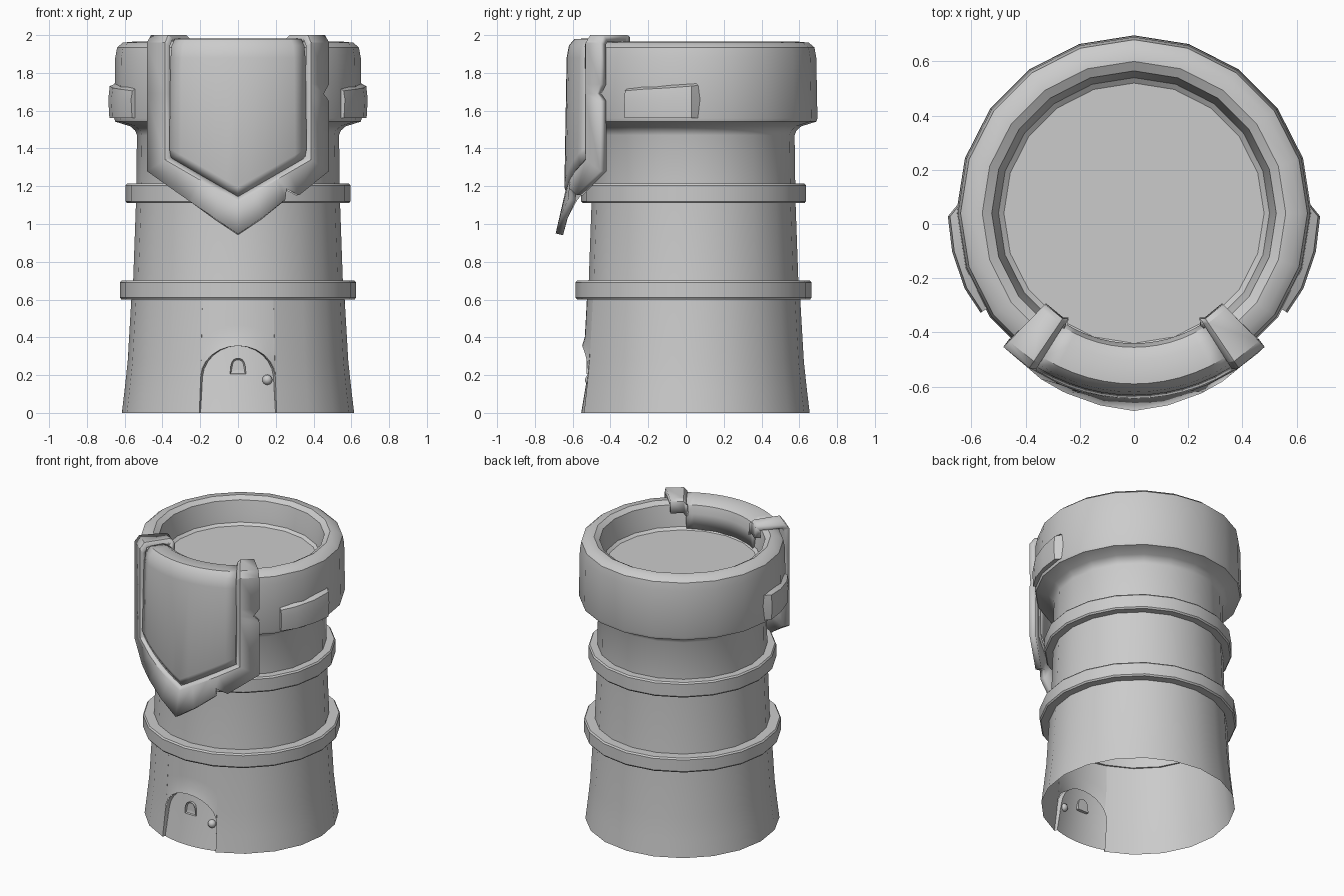
import bpy, bmesh, math

if "Cube" in bpy.data.objects:
    bpy.data.objects.remove(bpy.data.objects["Cube"])

CY = 0.04      # tower axis offset in y
N = 20         # sides of the tower
RAD = math.radians


def polar(a, r, z):
    """Point at angle a around the tower axis (0 = front, positive = right)."""
    return (r * math.sin(a), CY - r * math.cos(a), z)


def finish(name, bm, angle=35):
    me = bpy.data.meshes.new(name)
    bm.to_mesh(me)
    bm.free()
    ob = bpy.data.objects.new(name, me)
    bpy.context.collection.objects.link(ob)
    bpy.ops.object.select_all(action='DESELECT')
    ob.select_set(True)
    bpy.context.view_layer.objects.active = ob
    bpy.ops.object.shade_smooth_by_angle(angle=RAD(angle))
    return ob


def grid(name, rows, wrap_rows=False, wrap_cols=False, caps=False, angle=35):
    """Skin a list of equally long point rows with quads."""
    bm = bmesh.new()
    v = [[bm.verts.new(p) for p in row] for row in rows]
    n, m = len(v), len(v[0])
    for i in range(n if wrap_rows else n - 1):
        for j in range(m if wrap_cols else m - 1):
            k, l = (i + 1) % n, (j + 1) % m
            bm.faces.new((v[i][j], v[k][j], v[k][l], v[i][l]))
    if caps:
        bm.faces.new(v[0])
        bm.faces.new(v[-1][::-1])
    bmesh.ops.remove_doubles(bm, verts=bm.verts, dist=1e-5)
    return finish(name, bm, angle)


def revolve(name, profile, wrap=False, angle=35):
    angs = [2 * math.pi * i / N for i in range(N)]
    return grid(name, [[polar(a, r, z) for r, z in profile] for a in angs], True, wrap, angle=angle)


def solidify(ob, t):
    mod = ob.modifiers.new("thickness", 'SOLIDIFY')
    mod.thickness, mod.offset = t, -1


# upper tower wall, rim and sunken floor
revolve("tower_top", [(.565, .6), (.555, .7), (.54, 1.12), (.535, 1.47), (.545, 1.495), (.57, 1.517),
                      (.65, 1.542), (.656, 1.56), (.65, 1.88), (.64, 1.935), (.61, 1.96), (.56, 1.965),
                      (.525, 1.945), (.508, 1.86), (.50, 1.80), (.48, 1.785), (0, 1.785)])

# two hoops
for name, z0, z1, r in (("lower_hoop", .60, .70, .625), ("upper_hoop", 1.11, 1.215, .595)):
    revolve(name, [(r - .07, z0), (r - .008, z0), (r, z0 + .01), (r, z1 - .01), (r - .008, z1), (r - .07, z1)], True)


# lower wall, with an arched doorway cut into its columns
def wall_r(z):
    pts = [(0, .615), (.15, .597), (.3, .581), (.6, .565)]
    for (z0, r0), (z1, r1) in zip(pts, pts[1:]):
        if z <= z1:
            return r0 + (r1 - r0) * (z - z0) / (z1 - z0)
    return pts[-1][1]


def recess(z):
    return .02 + .05 * z


HALF = math.asin(.2 / .6)
arch = []
for i in range(13):
    f = math.pi * (1 - i / 12)
    arch.append((math.asin(.2 * math.cos(f) / .6), .19 + .165 * math.sin(f)))
step = (2 * math.pi - 2 * HALF) / 18
outer = [(HALF + step * i, 0) for i in range(19)]
cols = []
for k, (a, h) in enumerate(arch + outer):
    col = []
    for f in (0, .2, .45, 1):
        z = h + (.6 - h) * f
        bulge = .012 * math.sin(math.pi * k / 12) if k < 13 and f == 0 else 0
        col.append(polar(a, wall_r(z) + bulge, z))
    cols.append(col)
grid("tower_base", cols, True)

outline = [(-HALF, 0)] + arch + [(HALF, 0)]
grid("door_jamb", [[polar(a, wall_r(z) - recess(z), z),
                    polar(a, wall_r(z) + (.012 * math.cos(a / HALF * math.pi / 2) if z > .19 else 0), z)]
                   for a, z in outline], angle=50)
grid("door", [[polar(a, wall_r(h * f) - recess(h * f), h * f) for f in (0, .5, 1)] for a, h in arch])

# door window and knob
bm = bmesh.new()
shape = [(-.042, .205), (.042, .205), (.04, .24)]
shape += [(.036 * math.cos(t), .255 + .035 * math.sin(t)) for t in (RAD(20 + 28 * i) for i in range(6))]
shape += [(-.04, .24)]
face = bm.faces.new([bm.verts.new((x, -.50, z)) for x, z in shape])
top = bmesh.ops.extrude_face_region(bm, geom=[face])["geom"]
bmesh.ops.translate(bm, verts=[g for g in top if isinstance(g, bmesh.types.BMVert)], vec=(0, -.028, 0))
front = [g for g in top if isinstance(g, bmesh.types.BMFace)]
bmesh.ops.inset_region(bm, faces=front, thickness=.008, depth=0)
bmesh.ops.translate(bm, verts=front[0].verts[:], vec=(0, .01, 0))
bmesh.ops.recalc_face_normals(bm, faces=bm.faces)
finish("door_window", bm)

bm = bmesh.new()
bmesh.ops.create_uvsphere(bm, u_segments=12, v_segments=8, radius=.027)
bmesh.ops.translate(bm, verts=bm.verts, vec=(.155, -.508, .175))
finish("door_knob", bm)


# shield banner draped over the rim
def drape(x, z, r):
    return polar(math.asin(x / .687), r, z)


panel = []
for i in range(13):
    x = -.365 + .73 * i / 12
    low = 1.145 + abs(x) / .365 * .205
    panel.append([drape(x, z, r) for r, z in [
        (.668, low), (.684, low + .05), (.672, 1.88), (.66, 1.945), (.63, 1.98), (.54, 1.982),
        (.495, 1.955), (.48, 1.90), (.485, 1.79)]])
solidify(grid("banner_panel", panel), .03)


def frame_side(s, notches):
    """Stations (bevel, inner, outer edge) from the rim's inside down to the tip."""
    rows = []
    for r, z in [(.465, 1.91), (.47, 1.99), (.49, 2.0), (.66, 2.0), (.69, 1.96)]:
        rows.append([drape(s * .365, z - .02, r - .01), drape(s * .385, z, r), drape(s * .48, z, r)])
    for z, ox in ([(1.74, .48), (1.69, .452), (1.65, .48)] if notches else [(1.69, .48)]):
        rows.append([drape(s * .365, z, .67), drape(s * .385, z, .69), drape(s * ox, z, .69)])
    cuts = {.3: (.32, 1.155), .46: (.25, 1.19), .5: (.243, 1.13)} if notches else {}
    for t in (0, .3, .46, .5, .75, 1):
        ox, oz = cuts.get(t, (.48 * (1 - t), 1.28 - .33 * t))
        rows.append([drape(s * .365 * (1 - t), 1.35 - .205 * t, .668),
                     drape(s * .385 * (1 - t), 1.34 - .225 * t, .69 - .005 * t),
                     drape(s * ox, oz, .69 + .04 * t)])
    return rows


frame = frame_side(1, True) + frame_side(-1, False)[::-1][1:]
solidify(grid("banner_frame", frame, angle=25), .04)

# raised patches on both sides of the rim
for name, s in (("patch_right", 1), ("patch_left", -1)):
    rows = []
    for deg, r, dz in ((57, .675, -.02), (66, .684, -.012), (78, .686, -.005), (89, .687, .005), (93, .65, .01)):
        rows.append([polar(s * RAD(deg), q, z) for q, z in (
            (.63, 1.56), (r - .006, 1.56), (r, 1.66), (r - .008, 1.725 + dz), (.63, 1.745 + dz))])
    grid(name, rows if s > 0 else rows[::-1], wrap_cols=True, caps=True)
